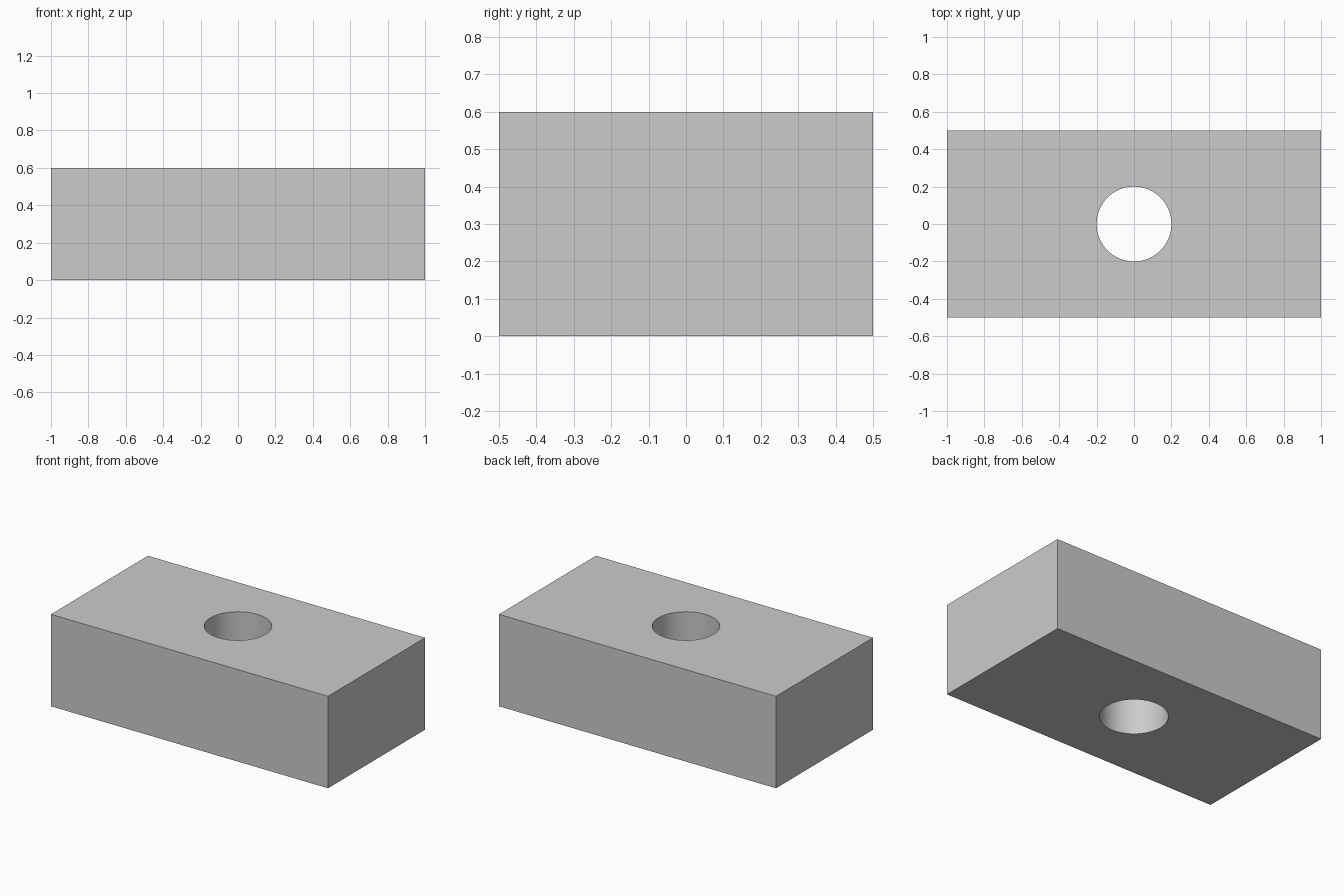
import bpy
import bmesh
from math import radians

if "Cube" in bpy.data.objects:
    bpy.data.objects.remove(bpy.data.objects["Cube"])

LENGTH, WIDTH, HEIGHT = 2.0, 1.0, 0.6
HOLE_RADIUS, HOLE_SIDES = 0.2, 64

# Rectangular block standing on the ground
bpy.ops.mesh.primitive_cube_add(size=1, location=(0, 0, HEIGHT / 2))
block = bpy.context.object
block.name = "block"
block.scale = (LENGTH, WIDTH, HEIGHT)
bpy.ops.object.transform_apply(location=True, rotation=False, scale=True)

# Cutter for the vertical through hole
bpy.ops.mesh.primitive_cylinder_add(vertices=HOLE_SIDES, radius=HOLE_RADIUS,
                                    depth=HEIGHT * 2, location=(0, 0, HEIGHT / 2))
cutter = bpy.context.object
cutter.name = "hole_cutter"

# Cut the hole, then remove the cutter
hole = block.modifiers.new("through_hole", 'BOOLEAN')
hole.operation = 'DIFFERENCE'
hole.solver = 'EXACT'
hole.object = cutter
bpy.ops.object.select_all(action='DESELECT')
block.select_set(True)
bpy.context.view_layer.objects.active = block
bpy.ops.object.modifier_apply(modifier=hole.name)
bpy.data.objects.remove(cutter, do_unlink=True)

# Smooth hole wall, sharp block edges
bpy.ops.object.shade_smooth_by_angle(angle=radians(30))
